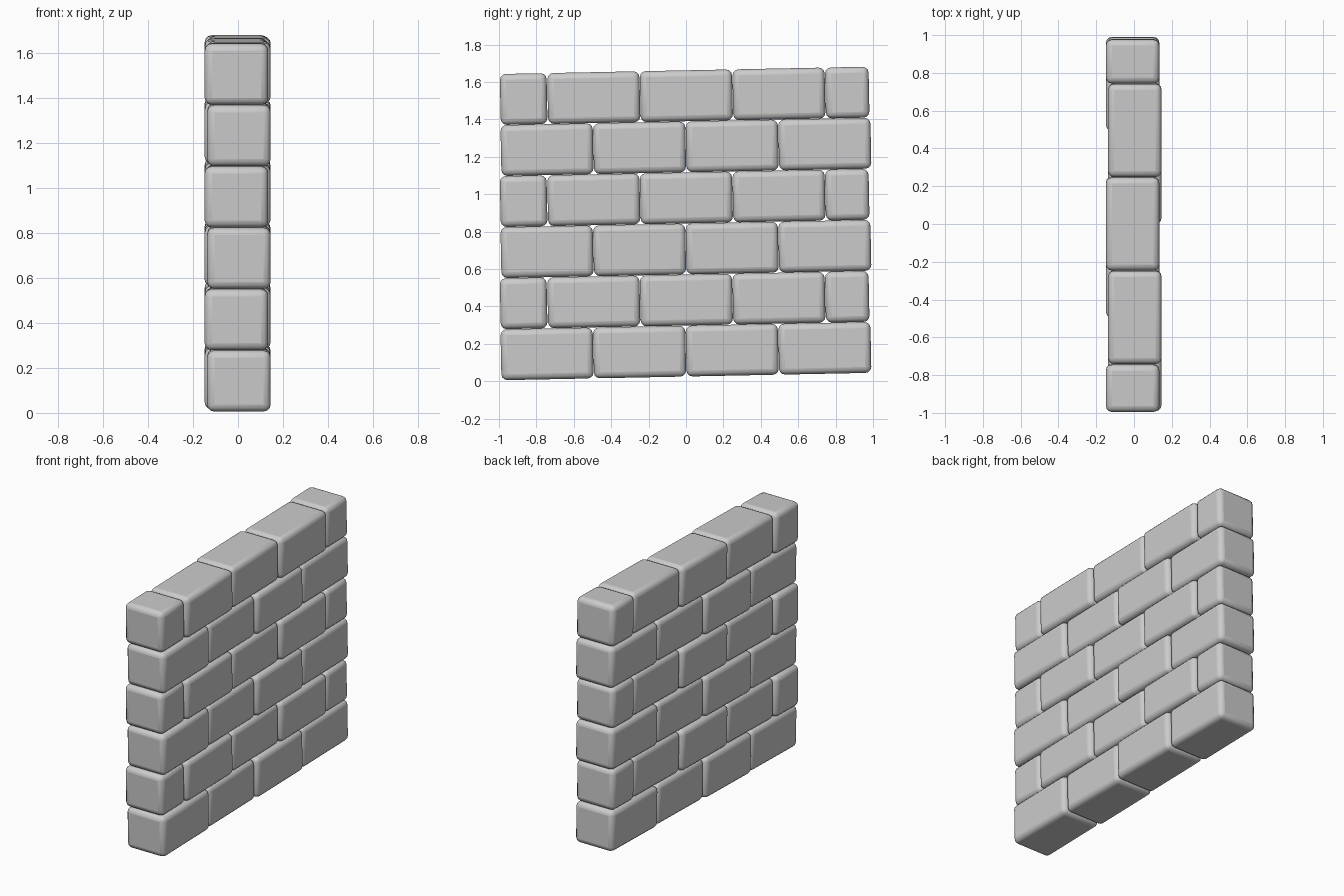
import bpy, math

if "Cube" in bpy.data.objects:
    bpy.data.objects.remove(bpy.data.objects["Cube"])

TILT = 0.02          # each course climbs slightly towards +y
DEPTH, HEIGHT, PITCH = 0.283, 0.272, 0.273


def brick(name, x, y, z, length):
    """One rounded stone block, leaning with its course."""
    bpy.ops.mesh.primitive_cube_add(size=1, location=(x, y, z))
    ob = bpy.context.object
    ob.name = name
    ob.scale = (DEPTH, length, HEIGHT)
    bpy.ops.object.transform_apply(location=False, rotation=False, scale=True)
    ob.rotation_euler.x = math.atan(TILT)
    bev = ob.modifiers.new("rounded_edges", 'BEVEL')
    bev.width = 0.032
    bev.segments = 3
    bpy.ops.object.shade_smooth_by_angle(angle=math.radians(40))


# (centre y, length) of the blocks in the two alternating courses
full_course = [(-0.743 + 0.495 * i, 0.493) for i in range(4)]
half_course = [(-0.868, 0.25), (-0.493, 0.493), (0.002, 0.493),
               (0.497, 0.493), (0.862, 0.233)]

# Six courses in running bond, blocks alternately pushed in and out
for row in range(6):
    odd = row % 2
    for i, (y, length) in enumerate(half_course if odd else full_course):
        x = 0.004 if (i + odd) % 2 == 0 else -0.007
        z = 0.161 + PITCH * row + TILT * y
        brick(f"brick_row{row + 1}_{i + 1}", x, y, z, length)
